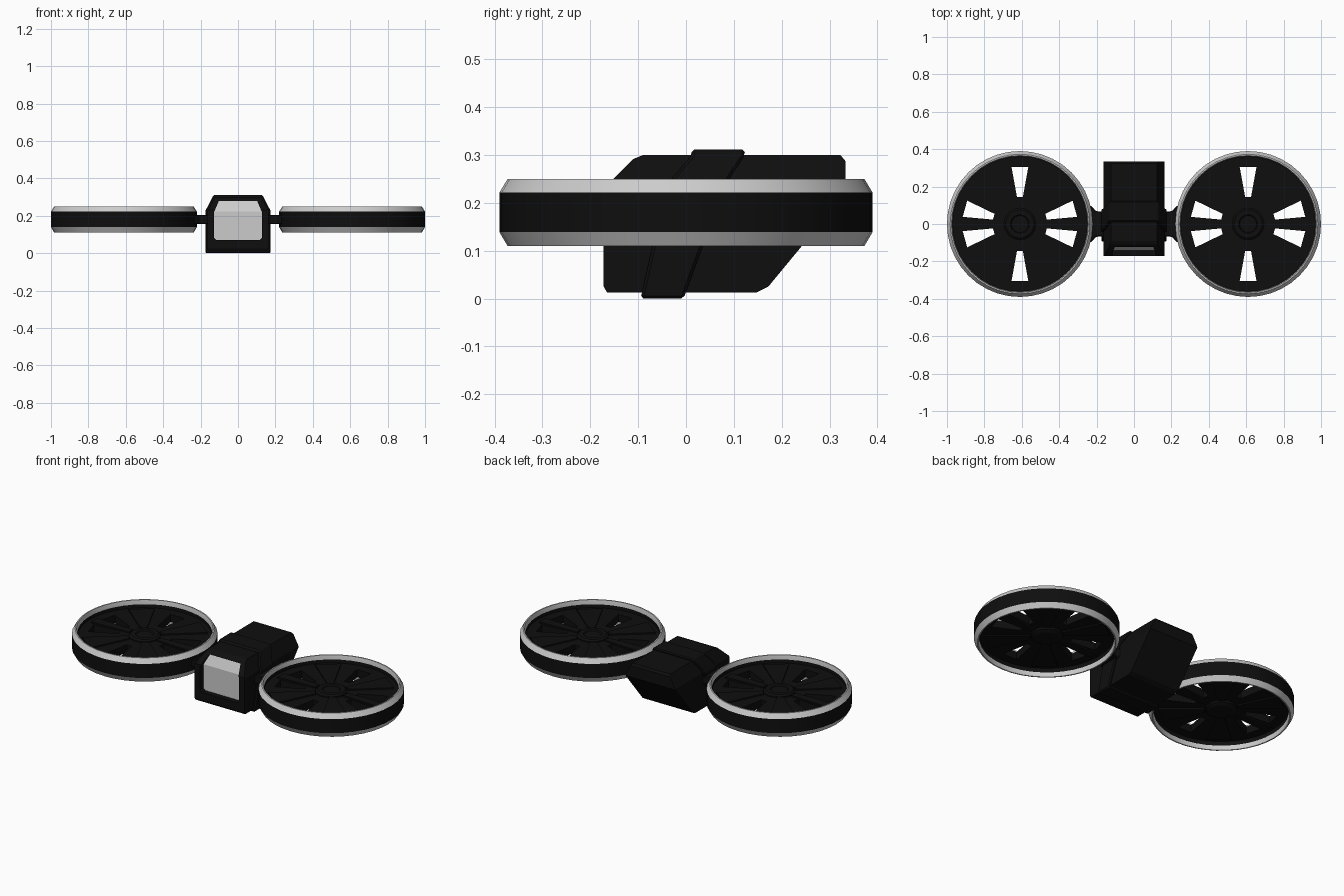
import bpy, bmesh, math
from mathutils import Matrix

if "Cube" in bpy.data.objects:
    bpy.data.objects.remove(bpy.data.objects["Cube"])


def material(name, value):
    m = bpy.data.materials.new(name)
    m.use_nodes = True
    color = (value, value, value, 1)
    m.diffuse_color = color
    m.node_tree.nodes["Principled BSDF"].inputs["Base Color"].default_value = color
    return m


BLACK = material("matte black", 0.0045)
GREY = material("light grey", 0.6)


def finish(name, bm, mats):
    bmesh.ops.recalc_face_normals(bm, faces=bm.faces)
    mesh = bpy.data.meshes.new(name)
    bm.to_mesh(mesh)
    bm.free()
    for m in mats:
        mesh.materials.append(m)
    ob = bpy.data.objects.new(name, mesh)
    bpy.context.collection.objects.link(ob)
    return ob


def select(ob):
    bpy.ops.object.select_all(action="DESELECT")
    ob.select_set(True)
    bpy.context.view_layer.objects.active = ob


def smooth(ob):
    select(ob)
    bpy.ops.object.shade_smooth_by_angle(angle=math.radians(25))


def prism(name, outline, axis, lo, hi, mat=BLACK):
    """Extrude a 2D outline along one axis."""
    place = {"x": lambda u, v, w: (w, u, v),
             "y": lambda u, v, w: (u, w, v),
             "z": lambda u, v, w: (u, v, w)}[axis]
    bm = bmesh.new()
    a, b = [[bm.verts.new(place(u, v, w)) for u, v in outline] for w in (lo, hi)]
    bm.faces.new(a)
    bm.faces.new(b)
    for i in range(len(a)):
        j = (i + 1) % len(a)
        bm.faces.new((a[i], a[j], b[j], b[i]))
    return finish(name, bm, [mat])


def combine(ob, other, operation):
    """Apply a boolean and discard the helper."""
    mod = ob.modifiers.new("cut", "BOOLEAN")
    mod.operation, mod.solver, mod.object = operation, "EXACT", other
    select(ob)
    bpy.ops.object.modifier_apply(modifier=mod.name)
    bpy.data.objects.remove(other)


def bevel(ob, width):
    mod = ob.modifiers.new("soft edges", "BEVEL")
    mod.width, mod.segments, mod.limit_method = width, 1, "ANGLE"


def lathe(name, profile, center_x, closed, grey_from=(), sides=40):
    """Revolve (radius, z) points; listed segments become grey."""
    bm = bmesh.new()
    rings = []
    for r, z in profile:
        angles = [2 * math.pi * k / sides for k in range(sides)]
        rings.append([bm.verts.new((center_x + r * math.cos(t), r * math.sin(t), z))
                      for t in angles])
    n = len(rings)
    for i in range(n if closed else n - 1):
        a, b = rings[i], rings[(i + 1) % n]
        for k in range(sides):
            f = bm.faces.new((a[k], a[k - 1], b[k - 1], b[k]))
            f.material_index = int(i in grey_from)
    if not closed:
        bm.faces.new(rings[0])
        bm.faces.new(rings[-1])
    return finish(name, bm, [BLACK, GREY])


def wedge(r0, w0, r1, w1, angle, center_x):
    """Tapered radial outline in plan."""
    t = math.radians(angle)
    pts = [(r0, -w0), (r1, -w1), (r1, w1), (r0, w0)]
    return [(center_x + r * math.cos(t) - w * math.sin(t),
             r * math.sin(t) + w * math.cos(t)) for r, w in pts]


def section(half, shoulder, low, mid, high):
    """Cross-section with chamfered shoulders."""
    return [(-half, low), (half, low), (half, mid),
            (shoulder, high), (-shoulder, high), (-half, mid)]


# Central body: side profile trimmed by the cross-section
body = prism("body", [(-0.172, 0.025), (-0.165, 0.013), (0.148, 0.013), (0.172, 0.025),
                      (0.333, 0.22), (0.333, 0.288), (0.323, 0.3), (-0.09, 0.3),
                      (-0.11, 0.292), (-0.172, 0.23)], "x", -0.3, 0.3)
trim = prism("trim", section(0.163, 0.122, -0.1, 0.225, 0.302), "y", -0.5, 0.5)
combine(body, trim, "INTERSECT")

# Recess for the front window
pane_shape = [(-0.115, 0.07), (0.115, 0.07), (0.127, 0.082), (0.127, 0.222),
              (0.102, 0.28), (-0.102, 0.28), (-0.127, 0.222), (-0.127, 0.082)]
recess = prism("recess", [(-0.3, 0.05), (-0.139, 0.05), (-0.139, 0.222),
                          (-0.11, 0.28), (-0.11, 0.4), (-0.3, 0.4)], "x", -0.3, 0.3)
combine(recess, prism("opening", pane_shape, "y", -0.4, 0), "INTERSECT")
combine(body, recess, "DIFFERENCE")

# Window: thin bent pane lying on the back of the recess
window = prism("window", [(-0.141, 0.05), (-0.137, 0.05), (-0.137, 0.222),
                          (-0.106, 0.285), (-0.111, 0.285), (-0.141, 0.222)],
               "x", -0.3, 0.3, GREY)
combine(window, prism("opening", pane_shape, "y", -0.4, 0, GREY), "INTERSECT")

# Slanted collar around the body
collar = prism("collar", [(-0.095, 0), (-0.005, 0), (0.035, 0.11), (0.09, 0.25),
                          (0.123, 0.3), (0.123, 0.32), (0.012, 0.32), (0.012, 0.3),
                          (-0.03, 0.25), (-0.07, 0.11)], "x", -0.3, 0.3)
trim = prism("trim", section(0.175, 0.13, 0, 0.225, 0.312), "y", -0.5, 0.5)
combine(collar, trim, "INTERSECT")
bevel(collar, 0.006)

SLOTS = (90, 270, 15.5, -15.5, 164.5, 195.5)
VANES = (0, 52, 128, 180, 232, 308)

for side, s in (("left", 1), ("right", -1)):
    cx = 0.61 * s

    # Rim with grey chamfers and black band
    rim = lathe(side + "_rim",
                [(0.39, 0.139), (0.39, 0.222), (0.373, 0.25), (0.366, 0.25), (0.361, 0.225),
                 (0.361, 0.135), (0.366, 0.11), (0.373, 0.11)],
                cx, True, grey_from=(1, 2, 3, 5, 6, 7))
    smooth(rim)

    # Slotted fan disc
    disc = lathe(side + "_fan_disc", [(0.364, 0.16), (0.364, 0.205)], cx, False)
    for angle in SLOTS:
        cutter = prism("slot", wedge(0.145, 0.016, 0.305, 0.045, angle, cx), "z", 0, 0.4)
        combine(disc, cutter, "DIFFERENCE")

    # Raised vanes between the slots
    for i, angle in enumerate(VANES):
        broad = 0.03 if angle % 180 == 0 else 0.07
        prism(f"{side}_vane_{i + 1}", wedge(0.09, 0.018, 0.33, broad, angle, cx),
              "z", 0.152, 0.213)

    # Hub
    hub = lathe(side + "_hub", [(0.065, 0.138), (0.085, 0.148), (0.085, 0.212),
                                (0.075, 0.22), (0.05, 0.22), (0.045, 0.214)],
                cx, False, sides=24)
    smooth(hub)

    # Flared arm joining rim and body
    half = [(0.15, 0.09), (0.175, 0.065), (0.205, 0.07), (0.225, 0.095), (0.25, 0.1)]
    plan = half + [(x, -y) for x, y in reversed(half)]
    arm = prism(side + "_arm", [(x * s, y) for x, y in plan], "z", 0.155, 0.205)
    bevel(arm, 0.005)
